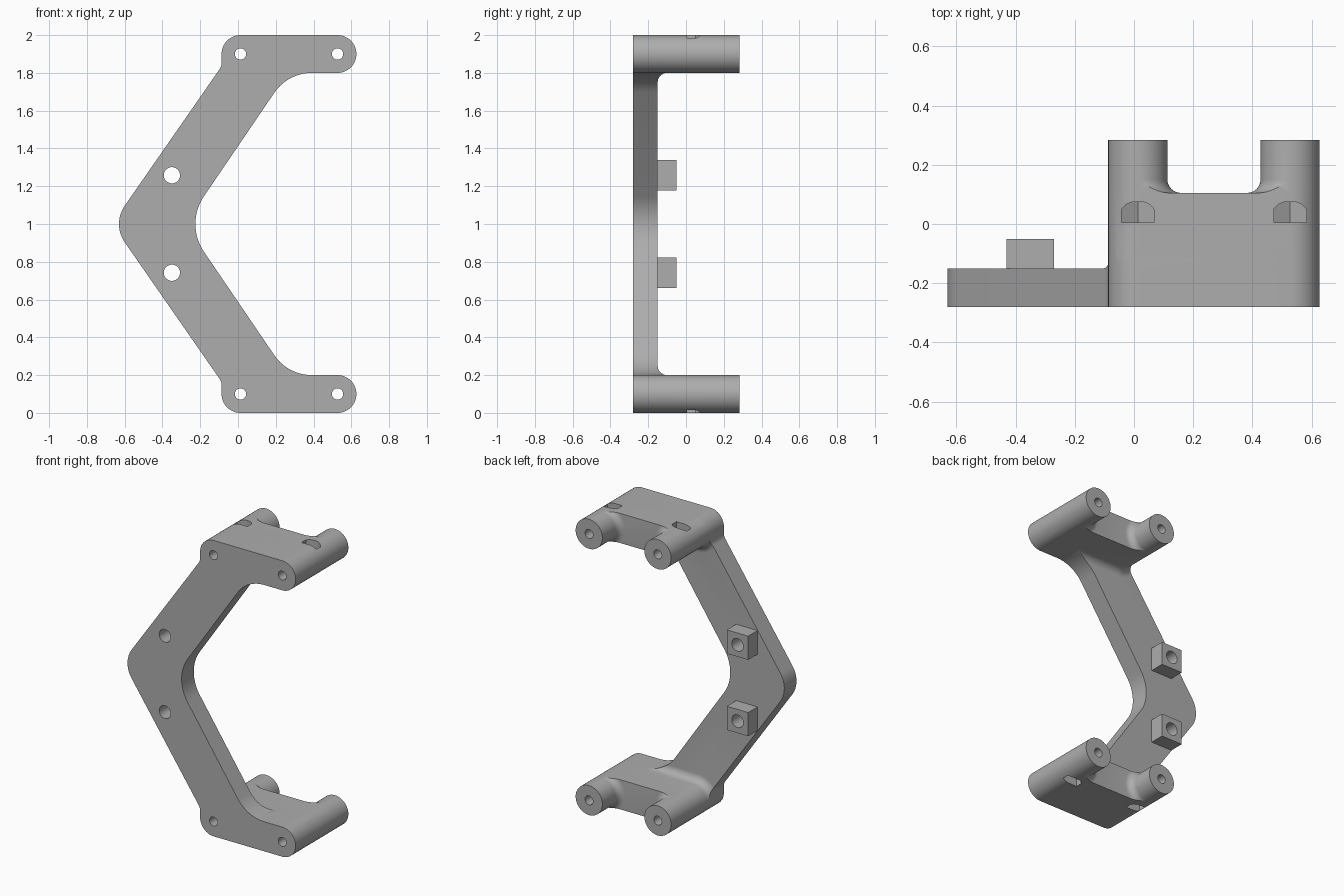
import bpy, bmesh, math
from mathutils import Vector

cube = bpy.data.objects.get("Cube")
if cube:
    bpy.data.objects.remove(cube, do_unlink=True)

grey = bpy.data.materials.new("plain_grey")
grey.use_nodes = True
grey.diffuse_color = (0.42, 0.42, 0.42, 1)
grey.node_tree.nodes["Principled BSDF"].inputs["Base Color"].default_value = (0.42, 0.42, 0.42, 1)

ARC = 14                      # segments per rounded corner
FRONT, PLATE_BACK, BLOCK_BACK, POST_BACK = -0.28, -0.15, 0.105, 0.283
POST_X = (0.013, 0.527)       # post centres
POST_Z, POST_R = 0.9, 0.1     # heights are measured from mid height


def loft(name, rings, split=None):
    """Solid through matching rings; the last cap may be folded at a vertex."""
    bm = bmesh.new()
    rows = [[bm.verts.new(p) for p in ring] for ring in rings]
    n = len(rows[0])
    for a, b in zip(rows, rows[1:]):
        for i in range(n):
            j = (i + 1) % n
            bm.faces.new((a[i], a[j], b[j], b[i]))
    bm.faces.new(rows[0])
    last = rows[-1]
    if split:
        bm.faces.new(last[:split + 1])
        bm.faces.new(last[split:] + last[:1])
    else:
        bm.faces.new(last)
    bmesh.ops.remove_doubles(bm, verts=bm.verts, dist=1e-5)
    bmesh.ops.recalc_face_normals(bm, faces=bm.faces)
    mesh = bpy.data.meshes.new(name)
    bm.to_mesh(mesh)
    bm.free()
    mesh.materials.append(grey)
    ob = bpy.data.objects.new(name, mesh)
    bpy.context.collection.objects.link(ob)
    return ob


def combine(target, tool, operation):
    """Apply a boolean and discard the tool."""
    mod = target.modifiers.new(operation.lower(), 'BOOLEAN')
    mod.operation, mod.object, mod.solver = operation, tool, 'MANIFOLD'
    bpy.context.view_layer.objects.active = target
    bpy.ops.object.modifier_apply(modifier=mod.name)
    bpy.data.objects.remove(tool, do_unlink=True)


def rounded(corners):
    """Polygon of (x, z, radius) corners with arcs."""
    out = []
    for i, (x, z, r) in enumerate(corners):
        p = Vector((x, z))
        d1 = (Vector(corners[i - 1][:2]) - p).normalized()
        d2 = (Vector(corners[(i + 1) % len(corners)][:2]) - p).normalized()
        half = d1.angle(d2) / 2
        c = p + (d1 + d2).normalized() * r / math.sin(half)
        t = r / math.tan(half)
        v1, v2 = p + d1 * t - c, p + d2 * t - c
        sweep = math.pi - 2 * half
        for k in range(ARC + 1):
            f = k / ARC
            q = c + (v1 * math.sin((1 - f) * sweep) + v2 * math.sin(f * sweep)) / math.sin(sweep)
            if not out or (q - out[-1]).length > 1e-5:
                out.append(q)
    return out


def extrude(name, outline, y0, y1):
    return loft(name, [[(p.x, y, p.y) for p in outline] for y in (y0, y1)])


def stadium(x0, x1, z, r, y):
    """Ring with two round ends; equal ends give a circle."""
    ring = []
    for x, start in ((x1, -math.pi / 2), (x0, math.pi / 2)):
        for k in range(2 * ARC + (x0 != x1)):
            a = start + math.pi * k / (2 * ARC)
            ring.append((x + r * math.cos(a), y, z + r * math.sin(a)))
    return ring


def rod(name, x0, x1, z, sections):
    return loft(name, [stadium(x0, x1, z, r, y) for y, r in sections])


def flare(y, r, size):
    """Concave fillet sections shrinking to radius r."""
    steps = [math.pi / 2 * k / 8 for k in range(9)]
    return [(y + size * (1 - math.cos(a)), r + size * (1 - math.sin(a))) for a in steps]


# Bent plate outline, symmetric about mid height
upper = [(-0.087, 0.835, 0.06), (-0.087, 1, 0.1), (0.627, 1, 0.1),
         (0.627, 0.8, 0.1), (0.264, 0.8, 0.24)]
lower = [(x, -z, r) for x, z, r in reversed(upper)]
outline = rounded([(-0.667, 0, 0.17)] + upper + [(-0.28, 0, 0.26)] + lower)
bracket = extrude("bracket", outline, FRONT, PLATE_BACK)

for s in (1, -1):
    z = s * POST_Z
    # End block, filleted into the plate
    block = rod("end_block", *POST_X, z,
                [(FRONT, POST_R + 0.05)] + flare(PLATE_BACK, POST_R, 0.05) + [(BLOCK_BACK, POST_R)])
    combine(block, extrude("clip", outline, -1, 1), 'INTERSECT')
    combine(bracket, block, 'UNION')
    # Round posts, filleted into the block
    for x in POST_X:
        post = rod("post", x, x, z,
                   [(0, POST_R + 0.045)] + flare(BLOCK_BACK, POST_R, 0.045) + [(POST_BACK, POST_R)])
        combine(post, rod("clip", *POST_X, z, [(-1, POST_R), (1, POST_R)]), 'INTERSECT')
        combine(bracket, post, 'UNION')
    # Square boss on the back of the plate
    bz, h = s * 0.258, 0.08
    square = [Vector((-0.35 + a * h, bz + b * h)) for a, b in ((-1, -1), (1, -1), (1, 1), (-1, 1))]
    combine(bracket, extrude("boss", square, -0.2, -0.05), 'UNION')

for s in (1, -1):
    # Bolt holes
    for x, z, r in ((-0.35, 0.258, 0.043), (POST_X[0], POST_Z, 0.03), (POST_X[1], POST_Z, 0.03)):
        combine(bracket, rod("hole", x, x, s * z, [(-1, r), (1, r)]), 'DIFFERENCE')
    # Nut slots with a V floor, open to the outside
    side = [(0, 0.005), (0.055, 0.005), (0.055, 0.05), (0.04, 0.066), (0.018, 0.075), (0, 0.075)]
    shape = side + [(-x, y) for x, y in side[-2:0:-1]]
    for x in POST_X:
        mouth = [(x + u, y, s * 1.1) for u, y in shape]
        floor = [(x + u, y, s * (POST_Z - 0.063 + 0.577 * abs(u))) for u, y in shape]
        combine(bracket, loft("slot", [mouth, floor], split=5), 'DIFFERENCE')

# Stand on the ground and smooth the curved faces
bracket.location.z = 1
bpy.ops.object.select_all(action='DESELECT')
bracket.select_set(True)
bpy.context.view_layer.objects.active = bracket
bpy.ops.object.shade_smooth_by_angle(angle=math.radians(30))
